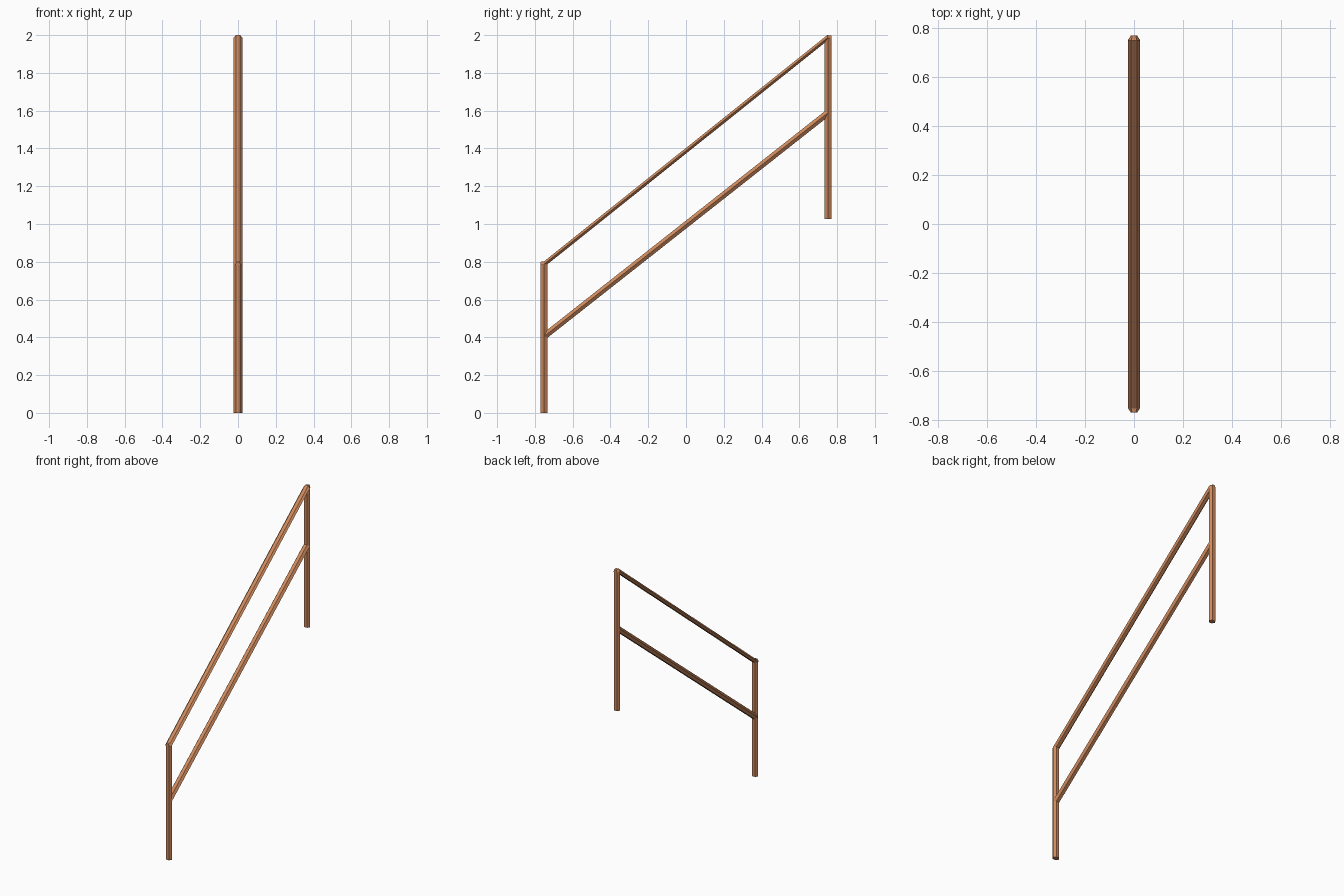
import bpy, bmesh
from mathutils import Vector

if "Cube" in bpy.data.objects:
    bpy.data.objects.remove(bpy.data.objects["Cube"])

copper = bpy.data.materials.new("copper brown")
copper.diffuse_color = (0.61, 0.25, 0.11, 1)
copper.use_nodes = True
copper.node_tree.nodes["Principled BSDF"].inputs["Base Color"].default_value = copper.diffuse_color

HALF_W = 0.0235   # half width of every tube across x


def loft(name, rings):
    """Join six-sided rings into a closed tube."""
    bm = bmesh.new()
    loops = [[bm.verts.new(p) for p in ring] for ring in rings]
    for a, b in zip(loops, loops[1:]):
        for i in range(6):
            j = (i + 1) % 6
            bm.faces.new((a[i], a[j], b[j], b[i]))
    bm.faces.new(loops[0])
    bm.faces.new(loops[-1])
    bmesh.ops.recalc_face_normals(bm, faces=bm.faces)
    mesh = bpy.data.meshes.new(name)
    bm.to_mesh(mesh)
    bm.free()
    mesh.materials.append(copper)
    obj = bpy.data.objects.new(name, mesh)
    bpy.context.collection.objects.link(obj)
    return obj


def hexagon(center, across, half_w, half_t):
    """Hexagon with its points on x and its flats along the across direction."""
    c, t = Vector(center), Vector(across)
    shape = [(1, 0), (.5, 1), (-.5, 1), (-1, 0), (-.5, -1), (.5, -1)]
    return [c + Vector((u * half_w, 0, 0)) + t * v * half_t for u, v in shape]


# upright posts
for name, y, z0, z1 in (("lower_post", -0.7515, 0, 0.787),
                        ("upper_post", 0.7515, 1.027, 1.983)):
    loft(name, [hexagon((0, y, z), (0, 1, 0), HALF_W, 0.0175) for z in (z0, z1)])

# sloping rails, cut vertically; the handrail wraps over the post tops
handrail = [(-0.769, 0.785, 0.013), (-0.752, 0.787, HALF_W),
            (0.748, 1.985, HALF_W), (0.769, 1.982, 0.013)]
loft("handrail", [hexagon((0, y, z), (0, 0, 1), w, 0.015) for y, z, w in handrail])

middle = [(-0.75, 0.406, HALF_W), (0.752, 1.589, HALF_W)]
loft("middle_rail", [hexagon((0, y, z), (0, 0, 1), w, 0.0215) for y, z, w in middle])
